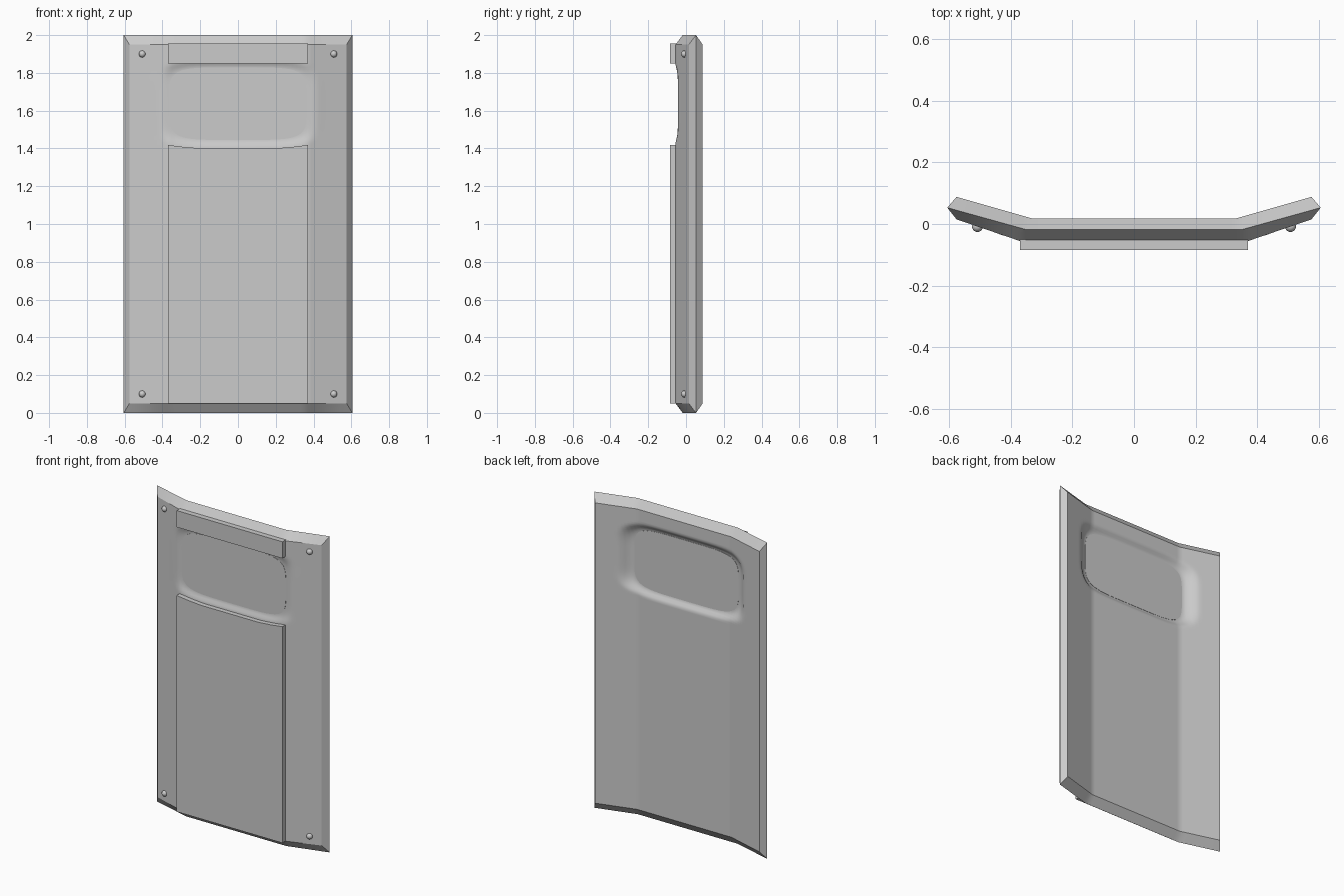
import bpy, bmesh, math

if "Cube" in bpy.data.objects:
    bpy.data.objects.remove(bpy.data.objects["Cube"])

WIN_Z, WIN_A, WIN_B = 1.637, 0.365, 0.192   # window centre height and half sizes


def make_object(name, bm, smooth=True):
    bmesh.ops.recalc_face_normals(bm, faces=bm.faces)
    me = bpy.data.meshes.new(name)
    bm.to_mesh(me)
    bm.free()
    ob = bpy.data.objects.new(name, me)
    bpy.context.collection.objects.link(ob)
    if smooth:
        bpy.ops.object.select_all(action='DESELECT')
        ob.select_set(True)
        bpy.context.view_layer.objects.active = ob
        bpy.ops.object.shade_smooth_by_angle(angle=math.radians(30))
    return ob


def prism(name, outline, y0, y1):
    """Extrude an x-z outline between two depths."""
    bm = bmesh.new()
    a = [bm.verts.new((x, y0, z)) for x, z in outline]
    b = [bm.verts.new((x, y1, z)) for x, z in outline]
    bm.faces.new(a)
    bm.faces.new(b[::-1])
    n = len(a)
    for i in range(n):
        bm.faces.new((a[i], b[i], b[(i + 1) % n], a[(i + 1) % n]))
    return make_object(name, bm)


def folded(x, fold, y_mid, tip, y_tip):
    t = max(0.0, (abs(x) - fold) / (tip - fold))
    return y_mid + (y_tip - y_mid) * t


def recess(x, z, y, y_win):
    """Blend the wall smoothly into the window plane."""
    f = ((abs(x) / WIN_A) ** 5 + (abs(z - WIN_Z) / WIN_B) ** 5) ** 0.2
    t = min(1.0, max(0.0, (f - 1) / 0.22))
    t = t * t * (3 - 2 * t)
    return y_win + (y - y_win) * t


def front(x, z):
    return recess(x, z, folded(x, 0.37, -0.055, 0.575, 0.015), -0.041)


def back(x, z):
    return recess(x, z, folded(x, 0.33, 0.018, 0.575, 0.088), -0.006)


# Folded shield wall: two skins joined by a pointed rim
half = [0.575, 0.54, 0.50, 0.47, 0.45, 0.43, 0.41, 0.39, 0.37, 0.35, 0.33,
        0.31, 0.29, 0.26, 0.22, 0.15, 0.08]
xs = [-x for x in half] + [0.0] + half[::-1]
zs = [0.05, 0.7, 1.3] + [1.38 + 0.0125 * i for i in range(43)] + [1.95]
bm = bmesh.new()
skins = []
for fn in (front, back):
    g = [[bm.verts.new((x, fn(x, z), z)) for x in xs] for z in zs]
    for r in range(len(zs) - 1):
        for c in range(len(xs) - 1):
            bm.faces.new((g[r][c], g[r][c + 1], g[r + 1][c + 1], g[r + 1][c]))
    skins.append(g)
R, C = len(zs) - 1, len(xs) - 1
loop = ([(0, c) for c in range(C)] + [(r, C) for r in range(R)] +
        [(R, c) for c in range(C, 0, -1)] + [(r, 0) for r in range(R, 0, -1)])
ridge = []
for r, c in loop:
    x = xs[c] * (0.605 / 0.575 if c in (0, C) else 1)
    z = 0.0 if r == 0 else 2.0 if r == R else zs[r]
    ridge.append(bm.verts.new((x, folded(x, 0.35, -0.018, 0.605, 0.053), z)))
for i, (r, c) in enumerate(loop):
    j = (i + 1) % len(loop)
    r2, c2 = loop[j]
    for g in skins:
        bm.faces.new((g[r][c], g[r2][c2], ridge[j], ridge[i]))
make_object("shield_body", bm)

# Window pane
pane = []
for i in range(64):
    a = 2 * math.pi * i / 64
    cx, sz = math.cos(a), math.sin(a)
    pane.append((WIN_A * math.copysign(abs(cx) ** 0.4, cx),
                 WIN_Z + WIN_B * math.copysign(abs(sz) ** 0.4, sz)))
prism("window_pane", pane, -0.043, -0.004)

# Raised front panel with a slightly dipped top edge, and the bar above the window
prism("front_panel", [(-0.37, 0.05), (0.37, 0.05), (0.37, 1.418), (0.29, 1.408),
                      (0.2, 1.401), (-0.2, 1.401), (-0.29, 1.408), (-0.37, 1.418)],
      -0.085, -0.05)
prism("top_bar", [(-0.37, 1.85), (0.37, 1.85), (0.37, 1.955), (-0.37, 1.955)],
      -0.085, -0.045)

# Corner rivets
for sx in (-1, 1):
    for label, z in (("lower", 0.1), ("upper", 1.9)):
        bm = bmesh.new()
        bmesh.ops.create_uvsphere(bm, u_segments=16, v_segments=10, radius=0.018)
        bmesh.ops.translate(bm, verts=bm.verts, vec=(sx * 0.507, -0.008, z))
        make_object(f"{label}_rivet_{'left' if sx < 0 else 'right'}", bm)
